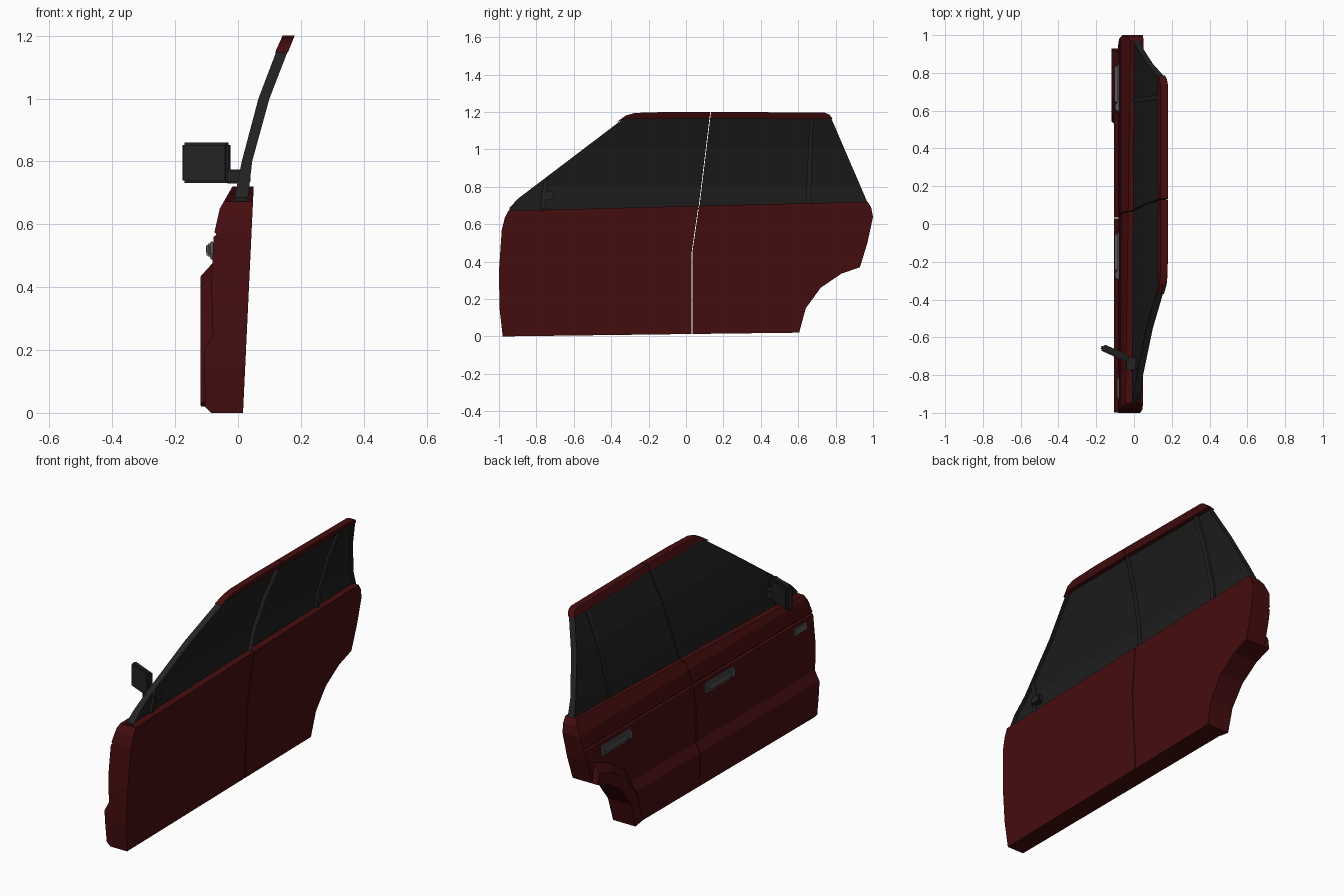
import bpy, bmesh, math
from mathutils import Matrix, Vector

if "Cube" in bpy.data.objects:
    bpy.data.objects.remove(bpy.data.objects["Cube"])


def material(name, rgb):
    m = bpy.data.materials.new(name)
    m.use_nodes = True
    m.diffuse_color = (*rgb, 1)
    m.node_tree.nodes["Principled BSDF"].inputs["Base Color"].default_value = (*rgb, 1)
    return m


RED = material("dark red paint", (0.06, 0.004, 0.0045))
TRIM = material("black trim", (0.017, 0.017, 0.017))
GLASS = material("tinted glass", (0.013, 0.013, 0.013))
METAL = material("grey metal", (0.1, 0.1, 0.1))


def finish(name, bm, mat):
    bmesh.ops.recalc_face_normals(bm, faces=bm.faces)
    me = bpy.data.meshes.new(name)
    bm.to_mesh(me)
    bm.free()
    me.materials.append(mat)
    ob = bpy.data.objects.new(name, me)
    bpy.context.collection.objects.link(ob)
    return ob


def curve(points, shift=0):
    """Piecewise linear x as a function of height."""
    def f(z):
        for (z0, x0), (z1, x1) in zip(points, points[1:]):
            if z <= z1 or z1 == points[-1][0]:
                return x0 + (x1 - x0) * (z - z0) / (z1 - z0) + shift
    return f


def slab(name, outline, outer, inner, cuts, mat, ring=0):
    """Side outline (y, z) given thickness between two x profiles."""
    bm = bmesh.new()
    face = bm.faces.new([bm.verts.new((0, y, z)) for y, z in outline])
    if ring:
        bmesh.ops.inset_individual(bm, faces=[face], thickness=ring, use_even_offset=True)
        bmesh.ops.delete(bm, geom=[face], context='FACES')
    for z in cuts:
        geom = bm.verts[:] + bm.edges[:] + bm.faces[:]
        bmesh.ops.bisect_plane(bm, geom=geom, plane_co=(0, 0, z), plane_no=(0, 0, 1))
    first = bm.verts[:]
    ext = bmesh.ops.extrude_face_region(bm, geom=bm.faces[:])["geom"]
    for v in first:
        v.co.x = outer(v.co.z)
    for v in ext:
        if isinstance(v, bmesh.types.BMVert):
            v.co.x = inner(v.co.z)
    return finish(name, bm, mat)


def box(name, centre, size, mat, bevel=0.006, turn=0):
    bm = bmesh.new()
    bmesh.ops.create_cube(bm, size=1, matrix=Matrix.Diagonal((*size, 1)))
    if bevel:
        bmesh.ops.bevel(bm, geom=bm.edges[:], offset=bevel, segments=2, affect='EDGES')
    bm.transform(Matrix.Translation(centre) @ Matrix.Rotation(turn, 4, 'Z'))
    return finish(name, bm, mat)


# Door skins
skin = [(0, -0.085), (0.02, -0.105), (0.2, -0.107), (0.25, -0.08), (0.4, -0.085),
        (0.56, -0.078), (0.567, -0.068), (0.575, -0.075), (0.65, -0.058), (0.72, -0.018)]
lining = [(0, 0.016), (0.72, 0.05)]
arch = [(0.605, 0.02), (0.64, 0.15), (0.72, 0.26), (0.83, 0.335), (0.93, 0.37)]
skin_cuts = [z for z, x in skin[1:-1]]
front_door = [(-0.98, 0), (0.03, 0.013), (0.03, 0.45), (0.066, 0.698), (-0.95, 0.672),
              (-0.97, 0.63), (-0.985, 0.57), (-1, 0.35), (-0.997, 0.15)]
rear_door = [(0.034, 0.013)] + arch + [(0.97, 0.5), (1, 0.64), (0.99, 0.69),
             (0.97, 0.72), (0.07, 0.698), (0.034, 0.45)]
for name, outline in (("front_door", front_door), ("rear_door", rear_door)):
    slab(name, outline, curve(skin), curve(lining), skin_cuts, RED)

# Wheel arch flare, swept outward from the wheel centre
hub = Vector((1.0, -0.05))
bm = bmesh.new()
rows = []
for scale, x in ((1, 0.0), (1, -0.118), (1.15, -0.12), (1.27, -0.075)):
    pts = [hub + (Vector(p) - hub) * scale for p in arch]
    rows.append([bm.verts.new((x, p.x, p.y)) for p in pts])
for a, b in zip(rows, rows[1:]):
    for i in range(len(arch) - 1):
        bm.faces.new((a[i], a[i + 1], b[i + 1], b[i]))
for end in (0, -1):
    bm.faces.new([r[end] for r in rows])
finish("arch_flare", bm, RED)

# Windows: glass with a raised frame around it
out = [(0.65, -0.018), (0.8, 0.012), (1.0, 0.065), (1.15, 0.122), (1.2, 0.145)]
inn = [(0.65, 0.028), (0.8, 0.045), (1.0, 0.1), (1.15, 0.158), (1.2, 0.178)]
bends = (0.8, 0.9, 1.0, 1.08, 1.15)
front_window = [(-0.94, 0.66), (0.066, 0.68), (0.126, 1.17), (-0.32, 1.17), (-0.36, 1.145),
                (-0.9, 0.735), (-0.945, 0.685)]
rear_window = [(0.07, 0.68), (0.975, 0.705), (0.775, 1.17), (0.13, 1.17)]
for name, outline in (("front", front_window), ("rear", rear_window)):
    slab(name + "_window_frame", outline, curve(out), curve(inn), bends, TRIM, ring=0.032)
    slab(name + "_window_glass", outline, curve(out, 0.005), curve(inn, -0.022), bends, GLASS)

# Upright dividers in the windows
dividers = {
    "front_quarter_divider": [(-0.78, 0.68), (-0.755, 0.68), (-0.735, 0.85), (-0.76, 0.835)],
    "rear_quarter_divider": [(0.64, 0.69), (0.665, 0.69), (0.682, 1.16), (0.66, 1.16)],
}
for name, outline in dividers.items():
    slab(name, outline, curve(out), curve(inn, -0.008), bends, TRIM)

# Painted roof rails
rails = {
    "front_roof_rail": [(-0.37, 1.147), (-0.32, 1.162), (0.125, 1.165), (0.13, 1.2),
                        (-0.1, 1.2), (-0.27, 1.195), (-0.32, 1.182)],
    "rear_roof_rail": [(0.13, 1.165), (0.785, 1.162), (0.765, 1.187), (0.74, 1.197),
                       (0.134, 1.2)],
}
for name, outline in rails.items():
    slab(name, outline, curve(out, -0.003), curve(inn, 0.002), (), RED)

# Handles: back plate, grip and lock end
for side, y in (("front", -0.17), ("rear", 0.72)):
    box(side + "_handle_plate", (-0.083, y, 0.515), (0.012, 0.25, 0.055), METAL, 0.003)
    box(side + "_handle_grip", (-0.094, y + 0.02, 0.52), (0.016, 0.2, 0.03), METAL)
    box(side + "_handle_lock", (-0.092, y - 0.1, 0.518), (0.016, 0.04, 0.045), METAL)
box("side_marker", (-0.083, -0.87, 0.525), (0.012, 0.11, 0.04), METAL, 0.003)

# Mirror on its arm
angle = math.atan2(-0.08, 0.18)
box("mirror_housing", (-0.1, -0.685, 0.796), (0.16, 0.034, 0.13), TRIM, 0.008, angle)
box("mirror_glass", (-0.093, -0.669, 0.796), (0.135, 0.006, 0.105), GLASS, 0, angle)
box("mirror_arm", (0.0, -0.74, 0.752), (0.08, 0.065, 0.045), TRIM)
